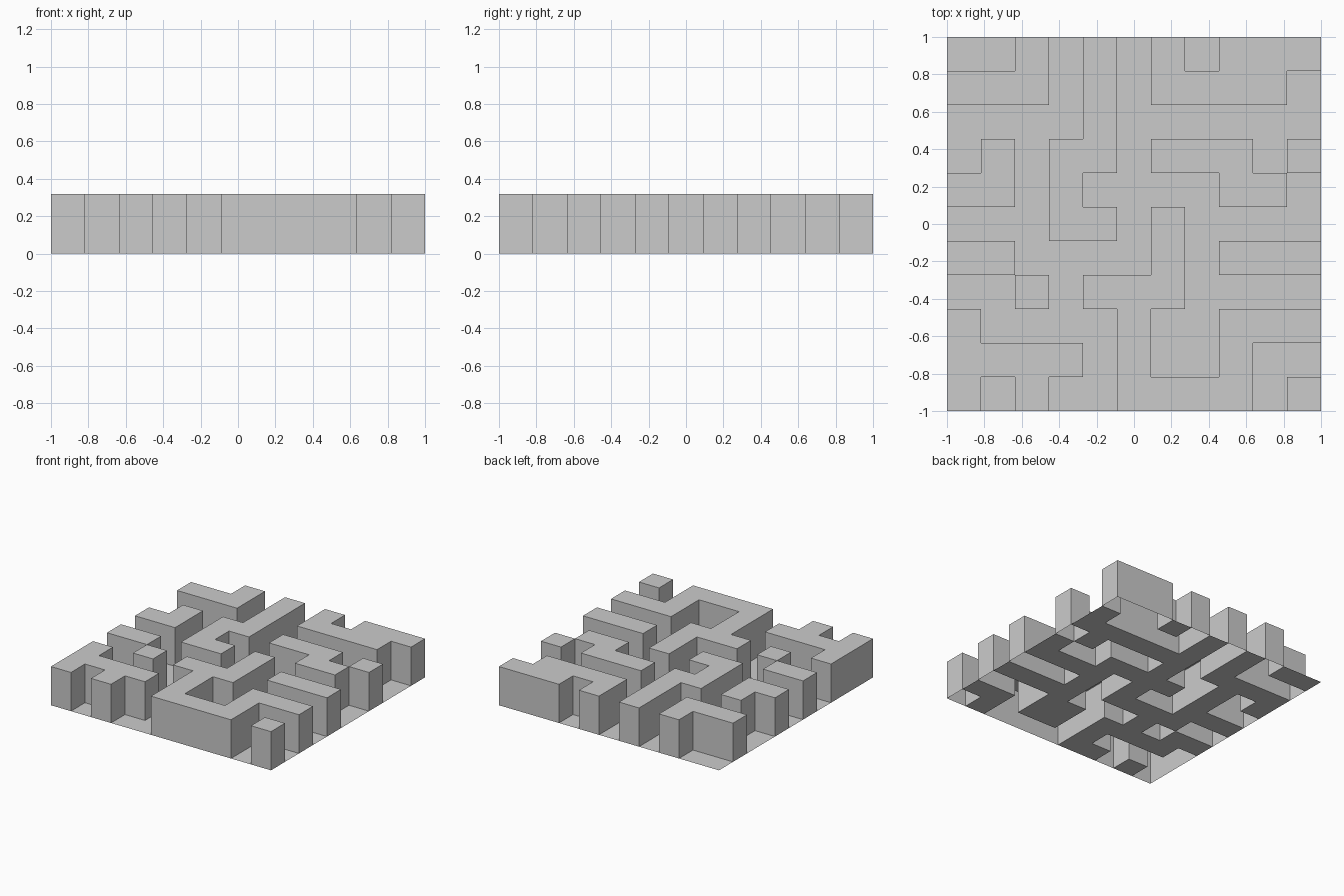
import bpy, bmesh

if "Cube" in bpy.data.objects:
    bpy.data.objects.remove(bpy.data.objects["Cube"])

# Plan of the maze, back row first: '#' is a raised block, '.' is floor
PLAN = [
    "..#.#.#.###",
    "###.#.####.",
    "....#......",
    ".#.##.###.#",
    "##.#....##.",
    "...##.#....",
    "##....#.###",
    "..#.###....",
    "#....#..###",
    "####.#..#..",
    "#.#..####.#",
]
N = len(PLAN)
CELL = 2 / N
HEIGHT = 0.318


def raised(col, row):
    return 0 <= col < N and 0 <= row < N and PLAN[row][col] == "#"


def quad(bm, *points):
    bm.faces.new([bm.verts.new(p) for p in points])


bm = bmesh.new()
h = CELL / 2
for row in range(N):
    for col in range(N):
        x, y = -1 + (col + 0.5) * CELL, 1 - (row + 0.5) * CELL
        up = raised(col, row)

        # Floor tile or block top
        z = HEIGHT if up else 0
        quad(bm, (x - h, y - h, z), (x + h, y - h, z), (x + h, y + h, z), (x - h, y + h, z))

        # Upright sides wherever a block meets floor or the outer edge
        for dx, dy in ((1, 0), (-1, 0), (0, 1), (0, -1)):
            if up and not raised(col + dx, row - dy):
                ax, ay = x + (dx + dy) * h, y + (dy - dx) * h
                bx, by = x + (dx - dy) * h, y + (dy + dx) * h
                quad(bm, (ax, ay, 0), (bx, by, 0), (bx, by, HEIGHT), (ax, ay, HEIGHT))

bmesh.ops.remove_doubles(bm, verts=bm.verts, dist=1e-4)

# The maze is one folded sheet, hollow beneath the blocks
mesh = bpy.data.meshes.new("maze_sheet")
bm.to_mesh(mesh)
bm.free()
bpy.context.collection.objects.link(bpy.data.objects.new("maze_sheet", mesh))
